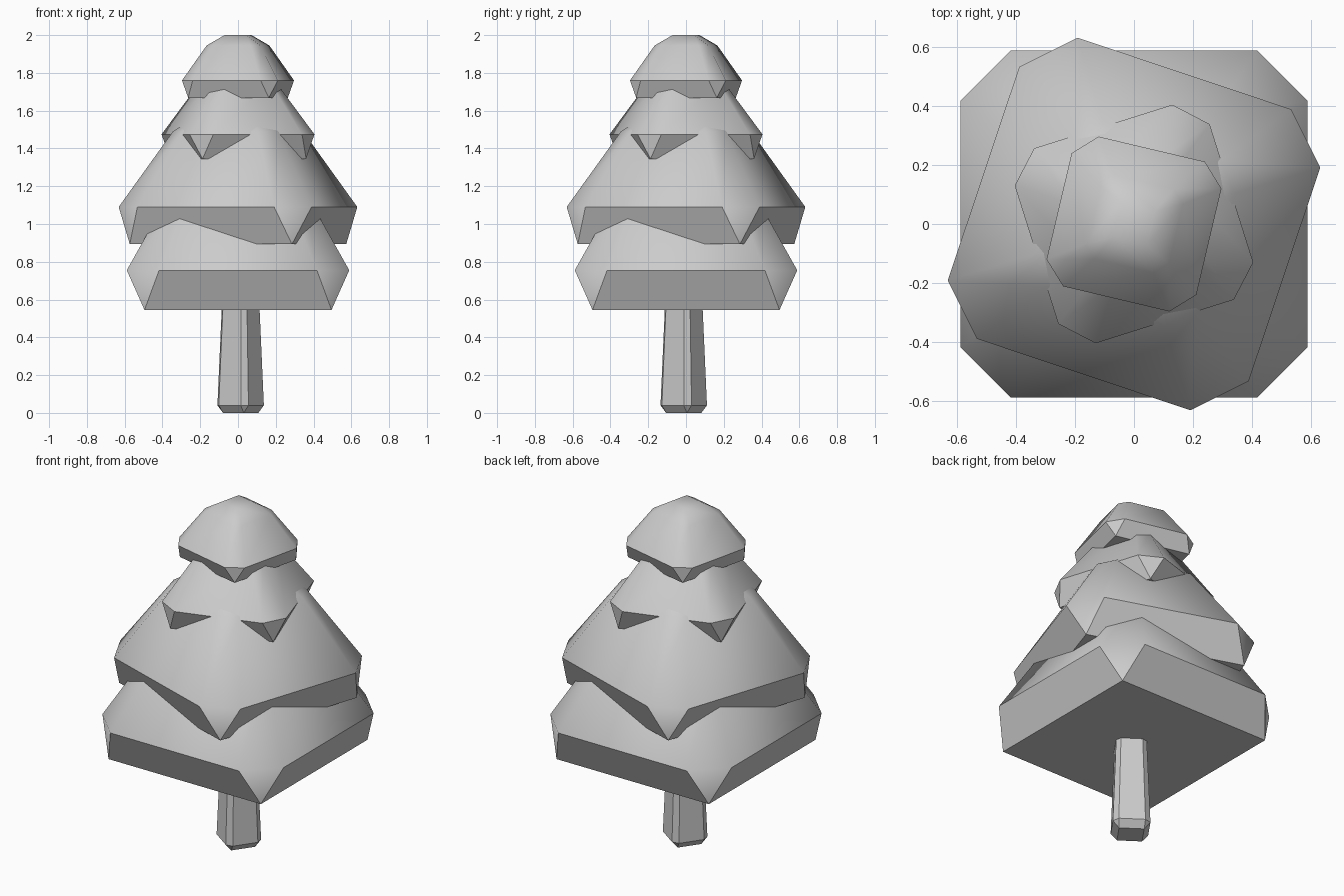
import bpy, bmesh
from math import radians, cos, sin

if "Cube" in bpy.data.objects:
    bpy.data.objects.remove(bpy.data.objects["Cube"])

HALF = 9.65  # half angle of each cut corner, in degrees


def ring(bm, z, radius, angle, octagon, centre):
    """Square ring (4 corners) or cut-corner square ring (8 points)."""
    offsets = (-HALF, HALF) if octagon else (0,)
    return [bm.verts.new((centre[0] + radius * cos(radians(angle + 90 * k + o)),
                          centre[1] + radius * sin(radians(angle + 90 * k + o)), z))
            for k in range(4) for o in offsets]


def square_to_octagon(bm, sq, oc):
    for k in range(4):
        n = (k + 1) % 4
        bm.faces.new((sq[k], oc[2 * k], oc[2 * k + 1]))
        bm.faces.new((sq[k], oc[2 * k + 1], oc[2 * n], sq[n]))


def cut_block(name, angle, levels, centre=(0, 0)):
    """Block with cut corners; levels = (z, radius) for base, rim, shoulder, cap."""
    bm = bmesh.new()
    base, rim, shoulder, cap = [
        ring(bm, z, r, angle, i in (1, 2), centre) for i, (z, r) in enumerate(levels)]
    bm.faces.new(base)
    bm.faces.new(cap)
    square_to_octagon(bm, base, rim)
    square_to_octagon(bm, cap, shoulder)
    for i in range(8):
        j = (i + 1) % 8
        bm.faces.new((rim[i], rim[j], shoulder[j], shoulder[i]))
    bmesh.ops.recalc_face_normals(bm, faces=bm.faces)
    me = bpy.data.meshes.new(name)
    bm.to_mesh(me)
    bm.free()
    for p in me.polygons:
        p.use_smooth = True
    me.set_sharp_from_angle(angle=radians(40))
    ob = bpy.data.objects.new(name, me)
    bpy.context.collection.objects.link(ob)
    return ob


# Trunk
trunk = cut_block("trunk", 10,
                  [(0, 0.095), (0.04, 0.123), (0.60, 0.098), (0.64, 0.08)],
                  centre=(0.014, -0.012))
trunk.data.set_sharp_from_angle(angle=radians(20))

# Foliage tiers, each twisted against the one below
cut_block("foliage_bottom", 45, [(0.545, 0.70), (0.755, 0.722), (1.18, 0.43), (1.31, 0.19)])
cut_block("foliage_lower", 26.5, [(0.893, 0.64), (1.09, 0.66), (1.49, 0.36), (1.61, 0.175)])
cut_block("foliage_upper", -27.5, [(1.345, 0.407), (1.475, 0.425), (1.745, 0.215), (1.825, 0.11)])
cut_block("foliage_top", 31.7, [(1.668, 0.31), (1.76, 0.32), (1.945, 0.179), (2.0, 0.084)])
